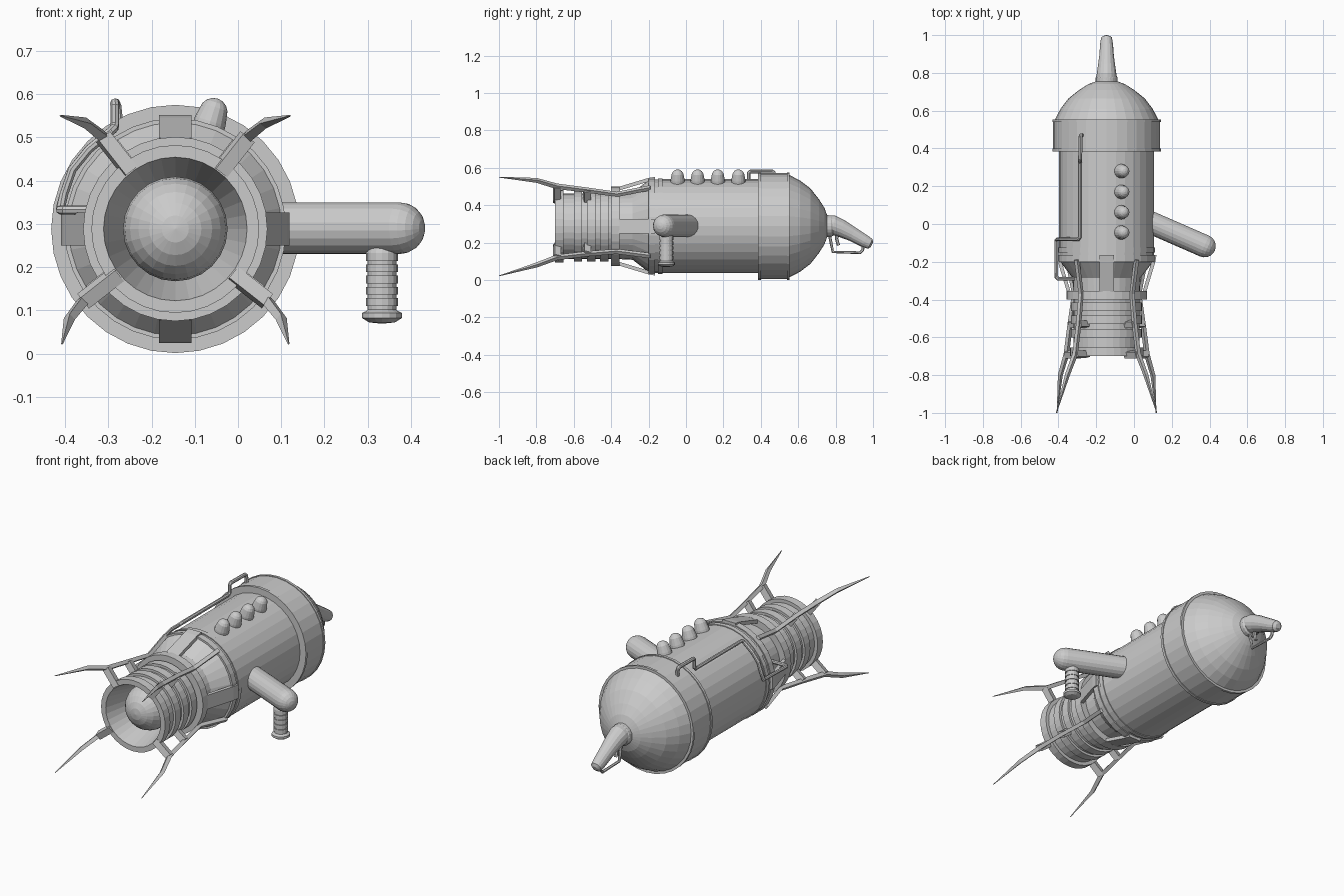
import bpy, bmesh, math
from mathutils import Vector, Matrix

if "Cube" in bpy.data.objects:
    bpy.data.objects.remove(bpy.data.objects["Cube"])

CX, CZ = -0.145, 0.288          # main axis runs along y through this point


def make(name, rings, closed=False):
    """Skin a list of vertex rings and cap the ends (or join last to first)."""
    bm = bmesh.new()
    vs = [[bm.verts.new(p) for p in r] for r in rings]
    n = len(rings[0])
    pairs = list(zip(vs, vs[1:])) + ([(vs[-1], vs[0])] if closed else [])
    for a, b in pairs:
        for i in range(n):
            bm.faces.new((a[i], a[(i + 1) % n], b[(i + 1) % n], b[i]))
    if not closed:
        bm.faces.new(vs[0])
        bm.faces.new(vs[-1])
    bmesh.ops.remove_doubles(bm, verts=bm.verts, dist=1e-5)
    bmesh.ops.recalc_face_normals(bm, faces=bm.faces)
    me = bpy.data.meshes.new(name)
    bm.to_mesh(me)
    bm.free()
    ob = bpy.data.objects.new(name, me)
    bpy.context.collection.objects.link(ob)
    return ob


def lathe(name, profile, origin=(CX, 0, CZ), axis=(0, 1, 0), n=32, closed=False):
    """Revolve (distance along axis, radius) points around an axis."""
    rot = Vector((0, 0, 1)).rotation_difference(Vector(axis)).to_matrix()
    o = Vector(origin)
    rings = [[o + rot @ Vector((r * math.cos(2 * math.pi * i / n),
                                r * math.sin(2 * math.pi * i / n), t))
              for i in range(n)] for t, r in profile]
    return make(name, rings, closed)


def tube(name, path, radii, n=8, flat=1.0):
    """Sweep a round or flattened section along a path."""
    pts = [Vector(p) for p in path]
    if not isinstance(radii, (list, tuple)):
        radii = [radii] * len(pts)
    rings, u = [], None
    for k, p in enumerate(pts):
        a = (p - pts[k - 1]).normalized() if k else Vector()
        b = (pts[k + 1] - p).normalized() if k < len(pts) - 1 else Vector()
        t = (a + b).normalized()
        if u is None:
            ref = Vector((p.x - CX, 0, p.z - CZ))
            if ref.length < 0.01 or abs(ref.normalized().dot(t)) > 0.9:
                ref = Vector((1, 0.2, 0.1))
            u = ref
        u = (u - t * u.dot(t)).normalized()
        v = t.cross(u)
        rings.append([p + radii[k] * (u * math.cos(2 * math.pi * (i + .5) / n)
                                      + v * flat * math.sin(2 * math.pi * (i + .5) / n))
                      for i in range(n)])
    return make(name, rings)


def dome(t0, r, steps=5):
    return [(t0 + r * math.sin(a), max(r * math.cos(a), 0.001))
            for a in [math.pi / 2 * i / steps for i in range(steps + 1)]]


# main tank, with two narrow rings near its front edge
lathe("main_tank", [(-.20, .17), (-.20, .256), (-.165, .256), (-.165, .25), (-.15, .25),
                    (-.15, .255), (-.125, .255), (-.125, .251), (.40, .251)])
# wide rear band and faceted dome
lathe("rear_band", [(.385, .24), (.385, .287), (.40, .287), (.40, .283), (.54, .283),
                    (.54, .287), (.553, .287), (.553, .26)])
lathe("rear_dome", [(.55, .275), (.61, .244), (.665, .202), (.71, .145),
                    (.74, .098), (.757, .052), (.758, .01)])

# front cone, neck and collar
lathe("front_cone", [(-.195, .25), (-.285, .18), (-.36, .176)])
lathe("neck_collar", [(-.355, .16), (-.355, .213), (-.40, .213), (-.40, .16)])

# ribbed barrel with an open, funnel-shaped muzzle
barrel = [(-.39, .175)]
for y in (-.46, -.53, -.60):
    barrel += [(y + .045, .175), (y + .045, .188), (y, .188), (y, .175)]
barrel += [(-.655, .175), (-.655, .194), (-.70, .194), (-.70, .166), (-.52, .118), (-.46, .02)]
lathe("ribbed_barrel", barrel)
lathe("muzzle_ball", [(-.56 - .121 * math.cos(math.pi * i / 12),
                       max(.121 * math.sin(math.pi * i / 12), .001)) for i in range(13)], n=24)

# four flat ribs that bridge the cone
for k in range(4):
    m = Matrix.Rotation(k * math.pi / 2, 3, 'Y')
    o = Vector((CX, 0, CZ))
    rings = [[o + m @ Vector((x, y, z)) for x, z in
              ((-.038, r - .02), (.038, r - .02), (.038, r), (-.038, r))]
             for y, r in ((-.165, .264), (-.20, .258), (-.36, .21))]
    make("cone_rib", rings)

# four prongs: a rail with stand-off lugs, mirrored left and right
rail = [(-.19, -.158, .205), (-.37, -.135, .170), (-.53, -.148, .193), (-.69, -.167, .213),
        (-.80, -.208, .245), (-1.0, -.266, .262)]
for side in (1, -1):
    for turn in (0, 1):
        def place(dx, y, dz):
            if turn:
                dx, dz = -dz, dx
            return (CX + side * dx, y, CZ + dz)
        tube("prong", [place(x, y, z) for y, x, z in rail],
             [.014, .014, .014, .015, .013, .002], n=4)
        for y, x, z in rail[2:4]:
            lug = [place(x * f, y, z * f) for f in (.62, 1.0)]
            tube("prong_lug", lug, .024, n=4)

# row of four round-topped knobs, leaning outward from the tank
lean = math.radians(18)
out = Vector((math.sin(lean), 0, math.cos(lean)))
for y in (-.045, .062, .17, .28):
    lathe("knob", [(.235, .038), (.262, .037)] + dome(.284, .033, 4),
          origin=(CX, y, CZ), axis=out, n=16)

# side arm with a rounded end
arm_dir = Vector((.275, -.12, 0)).normalized()
arm_start = Vector((.03, .033, .29))
arm_len = (Vector((.373, -.117, .29)) - arm_start).length
lathe("side_arm", [(0, .06)] + dome(arm_len, .06, 5), origin=arm_start, axis=arm_dir, n=20)

# ribbed hand grip hanging from the arm
grip = [(.25, .030), (.235, .036)]
for i in range(5):
    z = .232 - i * .026
    grip += [(z, .037), (z - .018, .037), (z - .018, .033), (z - .026, .033)]
grip += [(.098, .037), (.094, .046), (.082, .046), (.072, .030), (.069, .001)]
lathe("hand_grip", grip, origin=(.333, -.105, 0), axis=(0, 0, 1), n=16)

# bent pipe running along the tank and around its side
tube("side_pipe", [(-.275, .47, .525), (-.28, .47, .573), (-.283, .462, .58),
                   (-.285, .345, .58), (-.285, .335, .572), (-.285, .335, .53),
                   (-.287, .325, .52), (-.287, -.07, .52), (-.295, -.08, .513),
                   (-.345, -.08, .472), (-.383, -.08, .425), (-.402, -.08, .37),
                   (-.411, -.085, .335), (-.411, -.28, .332), (-.402, -.29, .332),
                   (-.30, -.29, .332)], .0105, n=8)

# drooping rear nozzle with its base ring
tube("rear_nozzle", [(CX, .74, .292), (CX, .79, .292), (CX, .83, .276), (CX, .89, .245),
                     (CX, .955, .208), (CX, .985, .193), (CX, .994, .189)],
     [.056, .053, .047, .039, .034, .029, .014], n=16)
lathe("nozzle_ring", [(.74, .058), (.775, .058), (.785, .052)], n=20)
# thin guard and trigger under the nozzle
tube("nozzle_guard", [(CX, .765, .25), (CX, .775, .20), (CX, .785, .15), (CX, .93, .146),
                      (CX, .945, .16), (CX, .95, .20)], .008, n=6)
tube("nozzle_trigger", [(CX, .81, .27), (CX, .805, .22), (CX, .815, .185)], .009, n=6)
